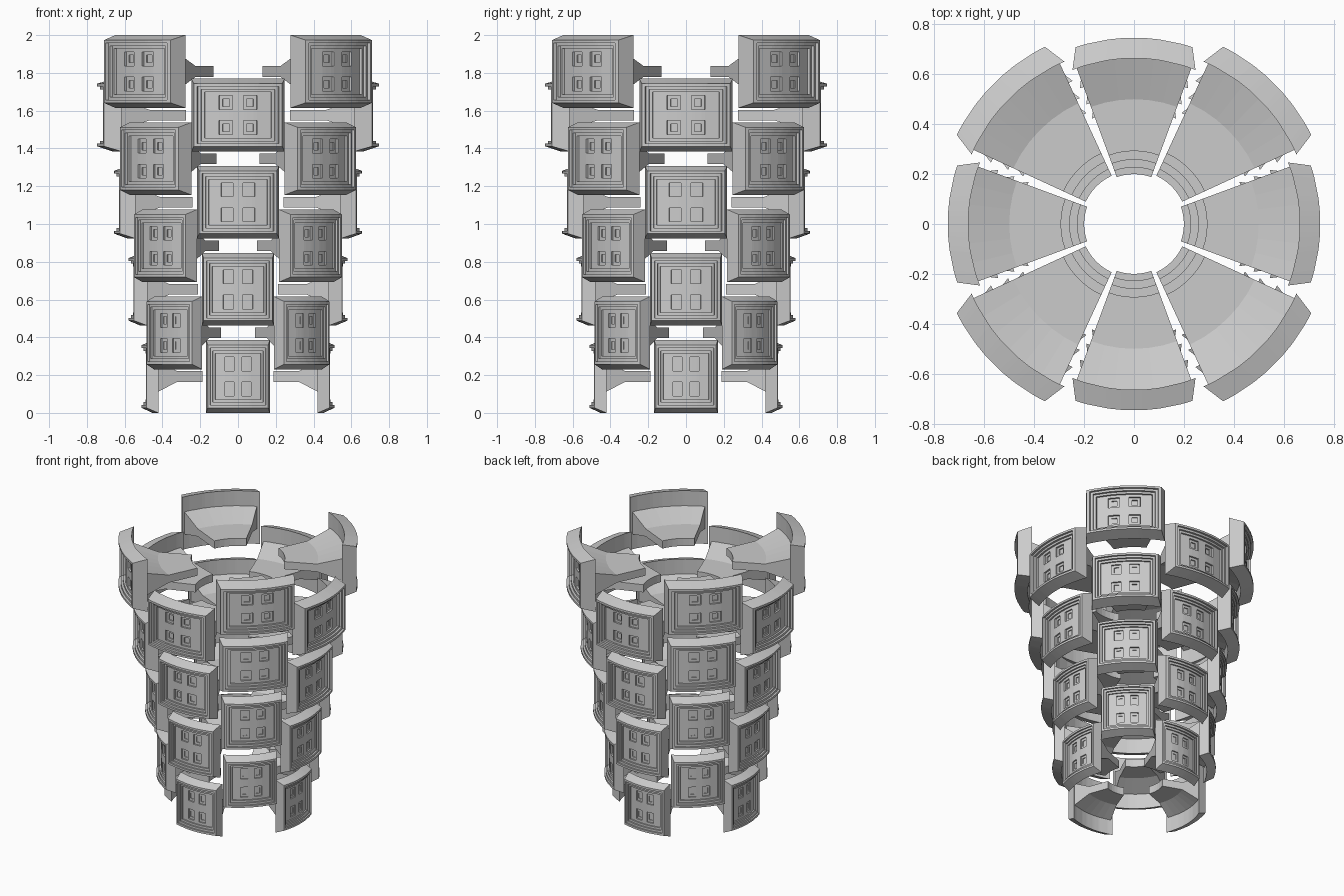
import bpy, bmesh
from math import sin, cos, radians

if "Cube" in bpy.data.objects:
    bpy.data.objects.remove(bpy.data.objects["Cube"])

ROWS, PITCH, HEIGHT = 8, 0.2307, 0.385
BACK, FACE_ANG, BACK_ANG, SHELF_ANG = 0.89, 18.3, 21.8, 20.2
FACE_HALF = 0.166


def mirror(half):
    return [-v for v in half] + half[::-1]


# frame steps first, then window edges (fractions of the half size)
US = mirror([1, .92, .85, .78, .45, .37, .21, .13])
VS = mirror([1, .91, .82, .73, .62, .52, .28, .18])
N = len(US) - 1


def polar(ang, r, z):
    a = radians(ang)
    return (r * sin(a), -r * cos(a), z)


def depth(i, j):
    """Relative radius of each cell of the coffered panel face."""
    if not (0 <= i < N and 0 <= j < N):
        return 1.0
    a, b = min(i, N - 1 - i), min(j, N - 1 - j)
    k = min(a, b)
    if k < 3:
        return 1.0 - 0.02 * k
    if a in (4, 5, 6) and b in (4, 5, 6):
        return 0.915 if a == 5 and b == 5 else 0.926
    return 0.943


def tile_mesh(name, R, z0):
    bm = bmesh.new()
    zc = z0 + HEIGHT / 2

    def quad(*pts):
        bm.faces.new([bm.verts.new(p) for p in pts])

    def f(i, j, d):
        return polar(US[i] * FACE_ANG, R * d, zc + VS[j] * FACE_HALF)

    def b(i, j):
        return polar(US[i] * BACK_ANG, R * BACK, zc + VS[j] * HEIGHT / 2)

    # stepped frame and windows
    for i in range(N):
        for j in range(N):
            d = depth(i, j)
            quad(f(i, j, d), f(i + 1, j, d), f(i + 1, j + 1, d), f(i, j + 1, d))
            e = depth(i + 1, j)
            if i + 1 < N and d != e:
                quad(f(i + 1, j, d), f(i + 1, j, e), f(i + 1, j + 1, e), f(i + 1, j + 1, d))
            e = depth(i, j + 1)
            if j + 1 < N and d != e:
                quad(f(i + 1, j + 1, d), f(i + 1, j + 1, e), f(i, j + 1, e), f(i, j + 1, d))
    # bevelled rim and curved back
    for i in range(N):
        quad(f(i + 1, 0, 1), f(i, 0, 1), b(i, 0), b(i + 1, 0))
        quad(f(i, N, 1), f(i + 1, N, 1), b(i + 1, N), b(i, N))
        quad(b(i + 1, 0), b(i, 0), b(i, N), b(i + 1, N))
    quad(f(0, 0, 1), f(0, N, 1), b(0, N), b(0, 0))
    quad(f(N, N, 1), f(N, 0, 1), b(N, 0), b(N, N))

    # shelf running inward from the panel
    prof = [(.392, -.028), (.67, -.028), (.895, -.083),
            (.895, .083), (.67, .028), (.392, .028)]
    seg = 6
    rings = [[polar(SHELF_ANG * (2 * s / seg - 1), R * r, zc + z) for r, z in prof]
             for s in range(seg + 1)]
    for p, q in zip(rings, rings[1:]):
        for k in range(6):
            m = (k + 1) % 6
            quad(p[k], q[k], q[m], p[m])
    for ring, flip in ((rings[0], False), (rings[-1], True)):
        for idx in ((0, 1, 4, 5), (1, 2, 3, 4)):
            pts = [ring[k] for k in idx]
            quad(*(pts[::-1] if flip else pts))
    # make the shelf normals consistent with its closed shell
    bmesh.ops.remove_doubles(bm, verts=bm.verts, dist=1e-5)
    shelf = [fc for fc in bm.faces
             if all(v.co.xy.length > 0 and abs(v.co.z - zc) < .0835 for v in fc.verts)
             and min(v.co.xy.length for v in fc.verts) < R * .7]
    bmesh.ops.recalc_face_normals(bm, faces=shelf)
    me = bpy.data.meshes.new(name)
    bm.to_mesh(me)
    bm.free()
    return me


# eight rows of four tiles, every second row turned 45 degrees
for row in range(ROWS):
    R = 0.51 * 1.0654 ** row
    mesh = tile_mesh(f"panel_row_{row + 1}", R, row * PITCH)
    for k in range(4):
        ob = bpy.data.objects.new(f"wall_panel_{row + 1}_{k + 1}", mesh)
        ob.rotation_euler.z = radians(90 * k + 45 * (row % 2))
        bpy.context.collection.objects.link(ob)
